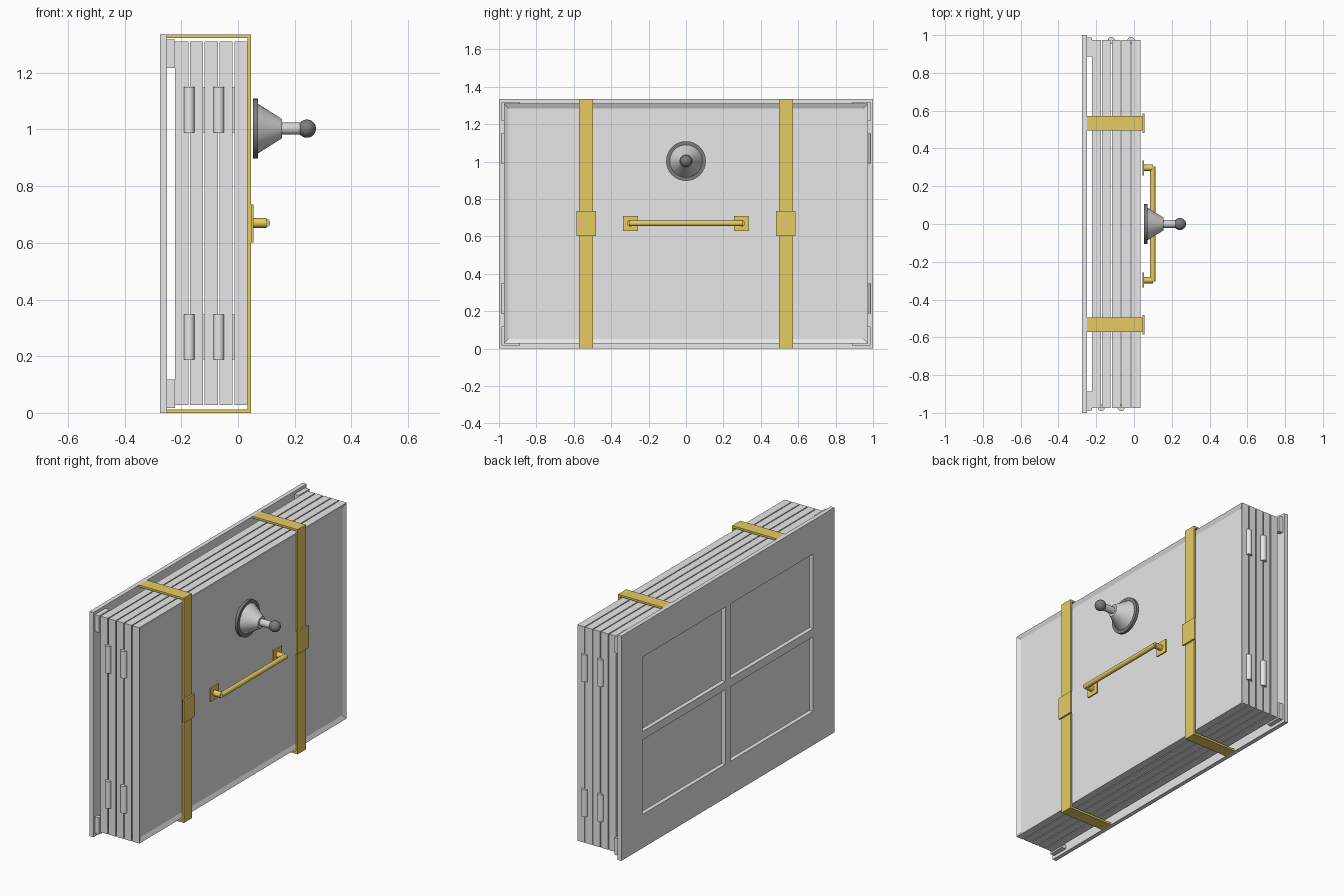
import bpy, bmesh, math
from mathutils import Matrix, Vector

if "Cube" in bpy.data.objects:
    bpy.data.objects.remove(bpy.data.objects["Cube"], do_unlink=True)


def material(name, rgb):
    mat = bpy.data.materials.new(name)
    mat.use_nodes = True
    mat.diffuse_color = (*rgb, 1)
    mat.node_tree.nodes["Principled BSDF"].inputs["Base Color"].default_value = (*rgb, 1)
    return mat


GREY = material("light grey", (0.8, 0.8, 0.8))
STEEL = material("steel grey", (0.65, 0.65, 0.65))
DARK = material("dark grey", (0.2, 0.2, 0.2))
GOLD = material("gold", (0.8, 0.6, 0.125))


def finish(name, bm, mat, smooth=False):
    bmesh.ops.recalc_face_normals(bm, faces=bm.faces)
    mesh = bpy.data.meshes.new(name)
    bm.to_mesh(mesh)
    bm.free()
    mesh.materials.append(mat)
    if smooth:
        mesh.shade_smooth()
        mesh.set_sharp_from_angle(angle=math.radians(35))
    obj = bpy.data.objects.new(name, mesh)
    bpy.context.collection.objects.link(obj)
    return obj


def box_bm(lo, hi):
    bm = bmesh.new()
    lo, hi = Vector(lo), Vector(hi)
    bmesh.ops.create_cube(bm, size=1, matrix=Matrix.Translation((lo + hi) / 2)
                          @ Matrix.Diagonal((*(hi - lo), 1)))
    return bm


def box(name, lo, hi, mat):
    return finish(name, box_bm(lo, hi), mat)


def rod(name, start, end, radius, mat, end_radius=None):
    """Capped cylinder or cone between two points."""
    start, end = Vector(start), Vector(end)
    axis = end - start
    bm = bmesh.new()
    bmesh.ops.create_cone(
        bm, cap_ends=True, segments=32, radius1=radius,
        radius2=radius if end_radius is None else end_radius, depth=axis.length,
        matrix=Matrix.Translation((start + end) / 2)
        @ axis.to_track_quat("Z", "Y").to_matrix().to_4x4())
    return finish(name, bm, mat, True)


TOP = 1.335
MID = TOP / 2

# Back plate with four window openings
ys = (-1, -0.8, -0.024, 0.024, 0.8, 1)
zs = (0, 0.2, 0.643, 0.692, 1.135, TOP)
bm = bmesh.new()
grid = [[bm.verts.new((-0.275, y, z)) for z in zs] for y in ys]
for i in range(5):
    for j in range(5):
        if i % 2 and j % 2:
            continue
        bm.faces.new((grid[i][j], grid[i][j + 1], grid[i + 1][j + 1], grid[i + 1][j]))
plate = finish("back_plate", bm, GREY)
plate.data.flip_normals() if plate.data.polygons[0].normal.x > 0 else None
solid = plate.modifiers.new("thickness", "SOLIDIFY")
solid.thickness = 0.025
solid.offset = -1

# Corner brackets joining the plate to the panels
for sy in (-1, 1):
    for sz in (-1, 1):
        def corner(inset_y, inset_z):
            return sy * (0.987 - inset_y), MID + sz * (MID - 0.018 - inset_z)
        for arm, dy, dz in (("upright", 0.025, 0.1), ("crosspiece", 0.1, 0.025)):
            a, b = corner(0, 0), corner(dy, dz)
            box("bracket_" + arm,
                (-0.25, min(a[0], b[0]), min(a[1], b[1])),
                (-0.222, max(a[0], b[0]), max(a[1], b[1])), GREY)

# Stack of folding panels, each with a shallow recessed face
PITCH = 0.0522
for i in range(5):
    x = -0.222 + i * PITCH
    bm = box_bm((x, -0.973, 0.028), (x + 0.0465, 0.973, 1.31))
    face = [f for f in bm.faces if f.normal.x > 0.9]
    bmesh.ops.inset_region(bm, faces=face, thickness=0.035)
    bmesh.ops.translate(bm, verts=face[0].verts, vec=(-0.012, 0, 0))
    finish("folding_panel", bm, GREY)

# Hinge barrels alternate between the two ends of the stack
for i in range(4):
    x = -0.1725 + i * PITCH
    y = 0.971 * (1 if i % 2 else -1)
    for z in (0.188, 0.99):
        rod("hinge_barrel", (x, y, z), (x, y, z + 0.16), 0.019, GREY)

for side in (-1, 1):
    # Straps over top, front and bottom, with a buckle
    mid = side * 0.534
    lo, hi = mid - 0.038, mid + 0.038
    box("strap_front", (0.033, lo, 0), (0.045, hi, TOP), GOLD)
    box("strap_top", (-0.25, lo, TOP - 0.012), (0.033, hi, TOP), GOLD)
    box("strap_bottom", (-0.25, lo, 0), (0.033, hi, 0.012), GOLD)
    box("strap_buckle", (0.045, mid - 0.052, 0.602), (0.055, mid + 0.052, 0.736), GOLD)

    # Handle mounts
    y = side * 0.297
    box("handle_mount", (0.045, y - 0.04, 0.63), (0.054, y + 0.04, 0.71), GOLD)
    rod("handle_post", (0.05, y, 0.67), (0.1, y, 0.67), 0.017, GOLD)

rod("handle_bar", (0.099, -0.305, 0.67), (0.099, 0.305, 0.67), 0.0145, GOLD)

# Knob: rim, cone, stem and ball
Z = 1.003
rod("knob_rim", (0.053, 0, Z), (0.071, 0, Z), 0.106, DARK)
rod("knob_cone", (0.071, 0, Z), (0.155, 0, Z), 0.087, STEEL, 0.034)
rod("knob_stem", (0.155, 0, Z), (0.225, 0, Z), 0.021, STEEL)
bm = bmesh.new()
bmesh.ops.create_uvsphere(bm, u_segments=32, v_segments=16, radius=0.032,
                          matrix=Matrix.Translation((0.243, 0, Z)))
finish("knob_ball", bm, DARK, True)
